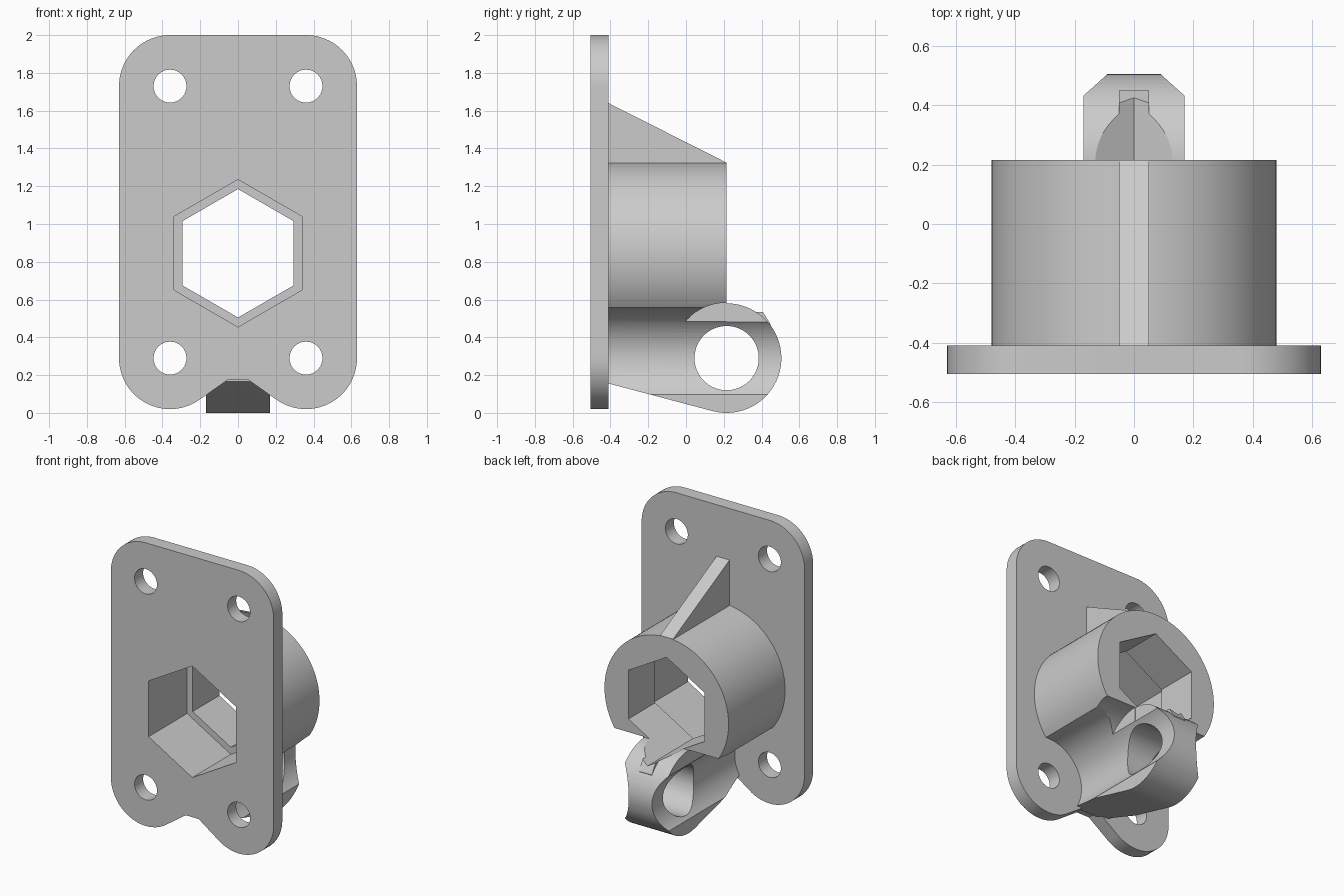
import bpy, bmesh
from math import cos, sin, radians

if "Cube" in bpy.data.objects:
    bpy.data.objects.remove(bpy.data.objects["Cube"], do_unlink=True)

grey = bpy.data.materials.new("plain_grey")
grey.use_nodes = True
COLOUR = (0.6, 0.6, 0.6, 1)
grey.diffuse_color = COLOUR
grey.node_tree.nodes["Principled BSDF"].inputs["Base Color"].default_value = COLOUR


def arc(cu, cv, r, start, end, n=24):
    angles = [radians(start + (end - start) * i / n) for i in range(n + 1)]
    return [(cu + r * cos(a), cv + r * sin(a)) for a in angles]


def circle(cu, cv, r, n=72, turn=0):
    return arc(cu, cv, r, turn, turn + 360, n)[:-1]


def prism(name, outline, axis, lo, hi):
    """Extrude an outline along x (outline in y, z) or y (outline in x, z)."""
    bm = bmesh.new()
    rings = []
    for t in (lo, hi):
        rings.append([bm.verts.new((t, u, v) if axis == "x" else (u, t, v))
                      for u, v in outline])
    bm.faces.new(rings[0])
    bm.faces.new(rings[1])
    n = len(outline)
    for i in range(n):
        j = (i + 1) % n
        bm.faces.new((rings[0][i], rings[0][j], rings[1][j], rings[1][i]))
    bmesh.ops.recalc_face_normals(bm, faces=bm.faces)
    mesh = bpy.data.meshes.new(name)
    bm.to_mesh(mesh)
    bm.free()
    mesh.materials.append(grey)
    obj = bpy.data.objects.new(name, mesh)
    bpy.context.collection.objects.link(obj)
    return obj


def combine(target, tool, operation):
    """Apply one boolean and discard the tool."""
    tool.hide_render = True
    mod = target.modifiers.new(tool.name, "BOOLEAN")
    mod.operation = operation
    mod.solver = "EXACT"
    mod.object = tool
    bpy.context.view_layer.objects.active = target
    bpy.ops.object.modifier_apply(modifier=mod.name)
    bpy.data.objects.remove(tool, do_unlink=True)


HOLE_X, LOW_Z, HIGH_Z, CORNER = 0.36, 0.29, 1.73, 0.27
BORE_Z, PIN_Y, KNUCKLE_R = 0.845, 0.215, 0.29
BACK, JOIN, BOSS_END = -0.41, -0.45, 0.215

# Round boss, with room beside the knuckle for the mating fork
boss = prism("boss", circle(0, BORE_Z, 0.48, 96), "y", JOIN, BOSS_END)
for lo, hi in ((0.171, 0.7), (-0.7, -0.171)):
    combine(boss, prism("fork_clearance", circle(PIN_Y, LOW_Z, KNUCKLE_R + 0.003),
                        "x", lo, hi), "DIFFERENCE")

# Hinge knuckle tapering back to the plate
knuckle_outline = [(JOIN, 0.166)] + arc(PIN_Y, LOW_Z, KNUCKLE_R, -104.7, 150, 48)
knuckle_outline.append((JOIN, 0.435))
combine(boss, prism("knuckle", knuckle_outline, "x", -0.17, 0.17), "UNION")

# Small web behind the boss
web_outline = [(0.2, 0.48), (0.2, 0.6), (0.367, 0.6), (0.45, 0.465), (0.42, 0.4)]
combine(boss, prism("web", web_outline, "x", -0.05, 0.05), "UNION")

# Screw head clearance scooped along both sides of the knuckle
for side in (-1, 1):
    combine(boss, prism("scoop", circle(side * HOLE_X, LOW_Z, CORNER), "y", -1, 1),
            "DIFFERENCE")

# Mounting plate with round corners and a notch below
half = [(0.05, 0.178)] + arc(HOLE_X, LOW_Z, CORNER, -126, 0)
half += arc(HOLE_X, HIGH_Z, CORNER, 0, 90)
plate = prism("mounting_bracket", half + [(-x, z) for x, z in reversed(half)],
              "y", -0.505, BACK)
combine(plate, boss, "UNION")

# Sloping rib above the boss
rib_outline = [(JOIN, 1.66), (JOIN, 1.25), (0.2, 1.25), (0.214, 1.325)]
combine(plate, prism("rib", rib_outline, "x", -0.05, 0.05), "UNION")

# Hexagonal pocket, smaller through bore, pin hole and screw holes
combine(plate, prism("pocket", circle(0, BORE_Z, 0.39, 6, 30), "y", -1, -0.08),
        "DIFFERENCE")
combine(plate, prism("bore", circle(0, BORE_Z, 0.34, 6, 30), "y", -0.9, 1),
        "DIFFERENCE")
combine(plate, prism("pin_hole", circle(PIN_Y, LOW_Z, 0.17), "x", -1, 1),
        "DIFFERENCE")
for x in (-HOLE_X, HOLE_X):
    for z in (LOW_Z, HIGH_Z):
        combine(plate, prism("screw_hole", circle(x, z, 0.087, 48), "y", -1, -0.3),
                "DIFFERENCE")

# Smooth the round surfaces, keep the edges crisp
bpy.ops.object.select_all(action="DESELECT")
plate.select_set(True)
bpy.context.view_layer.objects.active = plate
bpy.ops.object.shade_smooth_by_angle(angle=radians(25))
